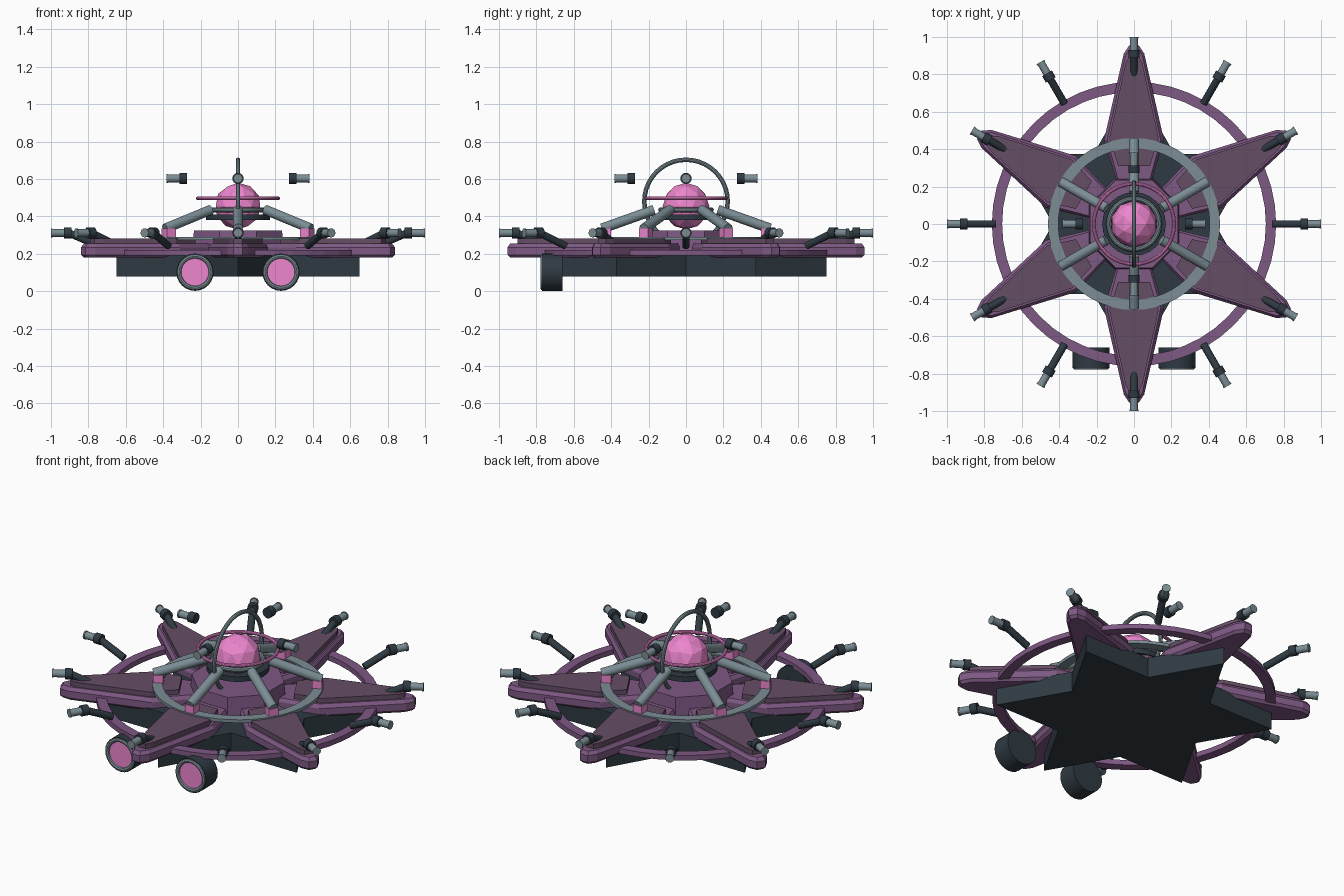
import bpy, bmesh
from math import sin, cos, pi, radians
from mathutils import Vector, Matrix

if "Cube" in bpy.data.objects:
    bpy.data.objects.remove(bpy.data.objects["Cube"])

smooth_parts = []

def material(name, rgb):
    m = bpy.data.materials.new(name)
    m.diffuse_color = (*rgb, 1)
    m.use_nodes = True
    m.node_tree.nodes["Principled BSDF"].inputs["Base Color"].default_value = m.diffuse_color
    return m

DARK = material("dark_metal", (0.028, 0.042, 0.055))
PURPLE = material("purple", (0.21, 0.1, 0.23))
PLATE = material("dull_mauve", (0.13, 0.075, 0.13))
PINK = material("pink", (0.85, 0.24, 0.62))
STEEL = material("steel", (0.2, 0.27, 0.3))

def finish(name, bm, mat, matrix=None, smooth=False):
    bmesh.ops.remove_doubles(bm, verts=bm.verts, dist=1e-5)
    bmesh.ops.recalc_face_normals(bm, faces=bm.faces)
    if matrix:
        bm.transform(matrix)
    me = bpy.data.meshes.new(name)
    bm.to_mesh(me)
    bm.free()
    me.materials.append(mat)
    ob = bpy.data.objects.new(name, me)
    bpy.context.collection.objects.link(ob)
    if smooth:
        smooth_parts.append(ob)
    return ob

def lathe(name, profile, n, mat, matrix=None, smooth=False, phase=0.0):
    """Revolve a closed (radius, height) profile about z."""
    bm = bmesh.new()
    rows = [[bm.verts.new((r * cos(phase + 2 * pi * i / n), r * sin(phase + 2 * pi * i / n), z))
             for r, z in profile] for i in range(n)]
    m = len(profile)
    for i in range(n):
        a, b = rows[i], rows[(i + 1) % n]
        for j in range(m):
            k = (j + 1) % m
            if profile[j][0] == 0 and profile[k][0] == 0:
                continue
            bm.faces.new((a[j], b[j], b[k], a[k]))
    bmesh.ops.dissolve_degenerate(bm, dist=1e-6, edges=bm.edges)
    return finish(name, bm, mat, matrix, smooth)

def torus(name, R, r, z, mat, n=40, sides=10, matrix=None):
    prof = [(R + r * cos(2 * pi * k / sides), z + r * sin(2 * pi * k / sides)) for k in range(sides)]
    return lathe(name, prof, n, mat, matrix, True)

def rod(name, a, b, r, mat, n=16):
    a, b = Vector(a), Vector(b)
    d = b - a
    mtx = Matrix.Translation(a) @ d.to_track_quat('Z', 'Y').to_matrix().to_4x4()
    return lathe(name, [(0, 0), (r, 0), (r, d.length), (0, d.length)], n, mat, mtx, True)

def prism(name, loops, mat, matrix=None):
    """Skin between stacked outlines, each given as (points, z)."""
    bm = bmesh.new()
    rows = [[bm.verts.new((x, y, z)) for x, y in pts] for pts, z in loops]
    n = len(rows[0])
    bm.faces.new(rows[0][::-1])
    bm.faces.new(rows[-1])
    for lo, hi in zip(rows, rows[1:]):
        for i in range(n):
            bm.faces.new((lo[i], lo[(i + 1) % n], hi[(i + 1) % n], hi[i]))
    return finish(name, bm, mat, matrix)

def polar(angle, r, z):
    return (r * cos(angle), r * sin(angle), z)

def mirrored(half):
    return half + [(x, -y) for x, y in reversed(half)]

# Star shaped lower hull
star = [((0.75, 0.433)[i % 2] * cos(radians(30 + 30 * i)),
         (0.75, 0.433)[i % 2] * sin(radians(30 + 30 * i))) for i in range(12)]
prism("star_hull", [(star, 0.08), (star, 0.20)], DARK)

# Six petals with raised top plates
wide = mirrored([(0.955, 0.025), (0.91, 0.055), (0.45, 0.16), (0.22, 0.09)][::-1])
narrow = mirrored([(0.94, 0.018), (0.9, 0.045), (0.45, 0.143), (0.22, 0.08)][::-1])
plate = mirrored([(0.90, 0.025), (0.86, 0.045), (0.46, 0.132), (0.31, 0.085)][::-1])
for i in range(6):
    turn = Matrix.Rotation(radians(30 + 60 * i), 4, 'Z')
    prism(f"petal_{i}", [(narrow, 0.18), (wide, 0.195), (wide, 0.235), (narrow, 0.255)], PURPLE, turn)
    prism(f"petal_plate_{i}", [(plate, 0.25), (plate, 0.283)], PLATE, turn)

# Flat rings around the hull
lathe("outer_ring", [(0.705, 0.19), (0.76, 0.19), (0.76, 0.22), (0.705, 0.22)], 48, PURPLE)
lathe("inner_ring", [(0.405, 0.273), (0.46, 0.273), (0.46, 0.291), (0.405, 0.291)], 48, STEEL)

# Octagonal hub
lathe("hub", [(0, 0.19), (0.265, 0.19), (0.255, 0.325), (0, 0.325)], 8, PURPLE, phase=pi / 8)

# Faceted core and the rings that circle it
bm = bmesh.new()
bmesh.ops.create_icosphere(bm, subdivisions=2, radius=0.125)
finish("core_ball", bm, PINK, Matrix.Translation((0, 0, 0.455)))
lathe("core_collar", [(0.12, 0.38), (0.17, 0.38), (0.17, 0.41), (0.12, 0.41)], 24, DARK, None, True)
torus("core_band", 0.135, 0.014, 0.435, STEEL)
torus("level_ring", 0.215, 0.01, 0.497, PINK)
torus("upright_ring", 0.223, 0.012, 0, STEEL,
      matrix=Matrix.Translation((0, 0, 0.48)) @ Matrix.Rotation(pi / 2, 4, 'Y'))

# Six sloping struts on pink feet
for i in range(6):
    a = radians(30 + 60 * i)
    rod(f"strut_{i}", polar(a, 0.45, 0.335), polar(a, 0.17, 0.435), 0.027, STEEL)
    foot = [(0.40, -0.028), (0.455, -0.028), (0.455, 0.028), (0.40, 0.028)]
    prism(f"strut_foot_{i}", [(foot, 0.285), (foot, 0.335)], PINK, Matrix.Rotation(a, 4, 'Z'))

def gun(name, a, r, z):
    """Dark sleeve with a steel barrel pointing outwards."""
    rod(name + "_sleeve", polar(a, r, z), polar(a, r + 0.04, z), 0.03, DARK)
    rod(name + "_barrel", polar(a, r + 0.04, z), polar(a, r + 0.11, z), 0.021, STEEL)
    rod(name + "_muzzle", polar(a, r + 0.102, z), polar(a, r + 0.11, z), 0.024, STEEL)

# Twelve rim guns on rising arms, four guns floating around the core
for i in range(12):
    a = radians(30 * i)
    rod(f"gun_arm_{i}", polar(a, 0.745, 0.243), polar(a, 0.905, 0.312), 0.02, DARK)
    gun(f"rim_gun_{i}", a, 0.89, 0.312)
for i in range(4):
    gun(f"upper_gun_{i}", i * pi / 2, 0.273, 0.603)

# Two round thrusters at the front edge
for side, x in (("left", -0.23), ("right", 0.23)):
    mtx = Matrix.Translation((x, -0.66, 0.102)) @ Matrix.Rotation(pi / 2, 4, 'X')
    lathe(f"thruster_{side}", [(0, 0), (0.1, 0), (0.1, 0.11), (0.08, 0.11), (0.08, 0.09), (0, 0.09)],
          24, DARK, mtx, True)
    torus(f"thruster_rim_{side}", 0.085, 0.012, 0.107, STEEL, 24, 8, mtx)
    lathe(f"thruster_glow_{side}", [(0, 0.085), (0.075, 0.085), (0.075, 0.108), (0, 0.108)], 24, PINK, mtx)

# Smooth the round parts, keeping sharp edges
for ob in smooth_parts:
    ob.select_set(True)
bpy.context.view_layer.objects.active = smooth_parts[0]
bpy.ops.object.shade_smooth_by_angle()
